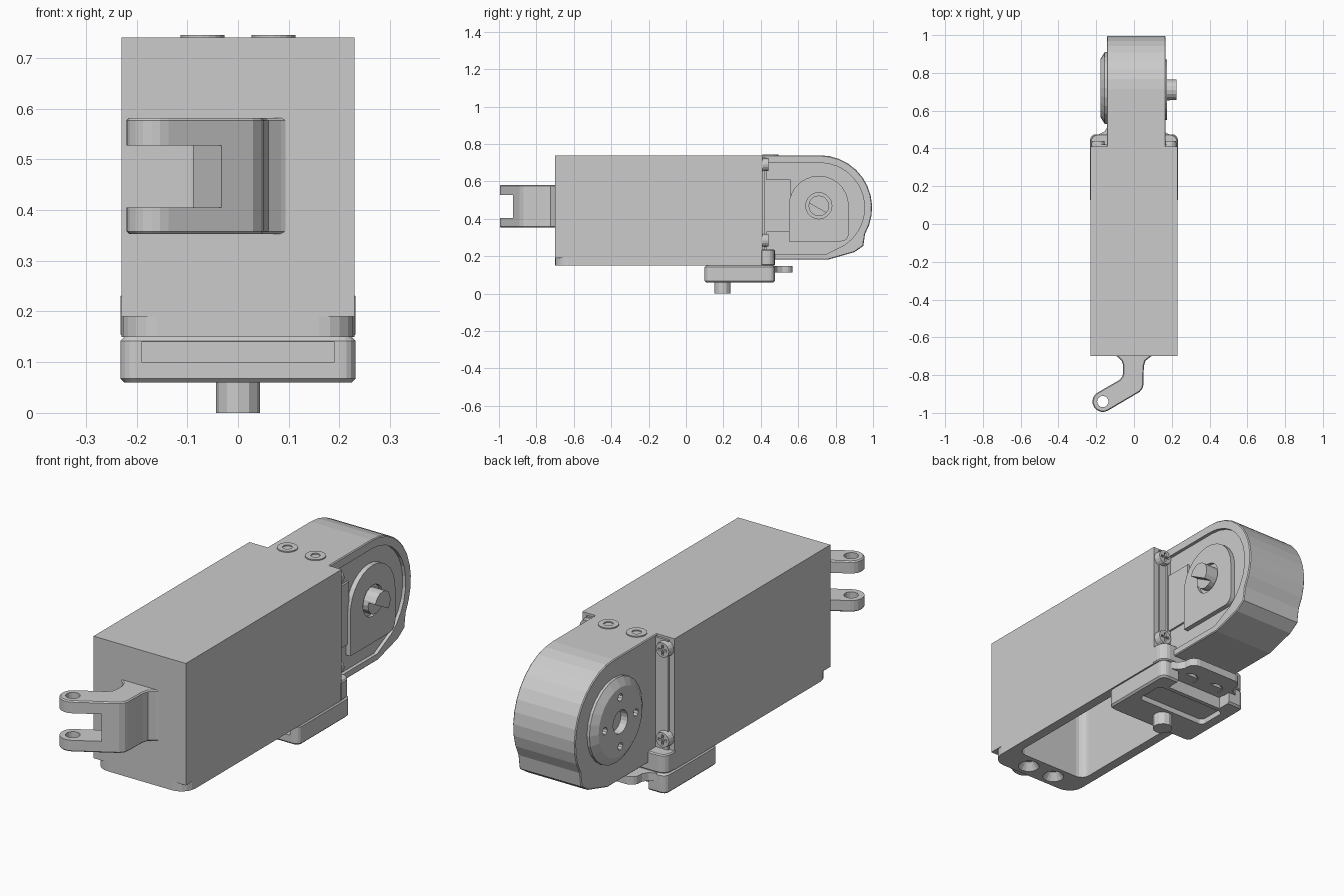
import bpy, bmesh
from math import sin, cos, pi, radians

if "Cube" in bpy.data.objects:
    bpy.data.objects.remove(bpy.data.objects["Cube"])


def prism(name, pts, axis, lo, hi, top=None, bevel=0):
    """Extrude a 2D profile along an axis; 'top' is an optional other end profile."""
    put = {'x': lambda p, h: (h, p[0], p[1]),
           'y': lambda p, h: (p[0], h, p[1]),
           'z': lambda p, h: (p[0], p[1], h)}[axis]
    bm = bmesh.new()
    a = [bm.verts.new(put(p, lo)) for p in pts]
    b = [bm.verts.new(put(p, hi)) for p in (top or pts)]
    bm.faces.new(a)
    bm.faces.new(b[::-1])
    n = len(a)
    for i in range(n):
        bm.faces.new((a[i], b[i], b[(i + 1) % n], a[(i + 1) % n]))
    bmesh.ops.recalc_face_normals(bm, faces=bm.faces)
    me = bpy.data.meshes.new(name)
    bm.to_mesh(me)
    bm.free()
    ob = bpy.data.objects.new(name, me)
    bpy.context.collection.objects.link(ob)
    if bevel:
        m = ob.modifiers.new("bevel", 'BEVEL')
        m.width, m.segments, m.angle_limit = bevel, 1, radians(50)
        apply(ob, m)
    return ob


def apply(ob, mod):
    with bpy.context.temp_override(object=ob, active_object=ob, selected_objects=[ob]):
        bpy.ops.object.modifier_apply(modifier=mod.name)


def cut(ob, *cutters):
    for c in cutters:
        m = ob.modifiers.new("cut", 'BOOLEAN')
        m.operation, m.object, m.solver = 'DIFFERENCE', c, 'EXACT'
        apply(ob, m)
        bpy.data.objects.remove(c)


def arc(cx, cy, r, a0, a1, n):
    return [(cx + r * cos(radians(a0 + (a1 - a0) * i / n)),
             cy + r * sin(radians(a0 + (a1 - a0) * i / n))) for i in range(n + 1)]


def ring(cx, cy, r, n=20):
    return arc(cx, cy, r, 0, 360, n)[:-1]


def box(name, x0, x1, y0, y1, z0, z1, bevel=0):
    return prism(name, [(x0, y0), (x1, y0), (x1, y1), (x0, y1)], 'z', z0, z1, bevel=bevel)


def rounded(x0, x1, y0, y1, r, n=4):
    return (arc(x1 - r, y0 + r, r, -90, 0, n) + arc(x1 - r, y1 - r, r, 0, 90, n)
            + arc(x0 + r, y1 - r, r, 90, 180, n) + arc(x0 + r, y0 + r, r, 180, 270, n))


def cavity():
    return prism("cutter", rounded(-.185, .185, -.57, .10, .04), 'z', .1, .66)


# main housing, hollow from below
body = box("main_housing", -.23, .23, -.70, .41, .19, .74)
cut(body, cavity())

# bottom rim with rounded front corners and countersunk holes
rim = prism("bottom_rim", arc(-.16, -.63, .07, 180, 270, 5) + arc(.16, -.63, .07, 270, 360, 5)
            + [(.23, .41), (-.23, .41)], 'z', .15, .19)
cut(rim, cavity())
for x in (-.07, .07):
    cut(rim, prism("cutter", ring(x, -.635, .047, 16), 'z', .149, .184, ring(x, -.635, .022, 16)))

# lower cover: foot plate plus raised rear block
cover = prism("lower_cover", rounded(-.232, .232, .10, .475, .03), 'z', .06, .15, bevel=.008)
cut(cover,
    box("cutter", -.19, .19, .05, .18, .10, .14),
    prism("cutter", rounded(-.18, .18, .25, .39, .02), 'z', .05, .085),
    box("cutter", -.145, .145, .41, .6, .05, .115))
rear = arc(.192, .435, .04, 0, 90, 4)
prism("rear_block", [(-.232, .40), (.232, .40)] + rear + [(-x, y) for x, y in rear[::-1]],
      'z', .15, .235, bevel=.005)

# rear screw tab
tab = prism("rear_tab", [(-.19, .44), (.19, .44), (.185, .475), (.155, .49), (.14, .515)]
            + arc(.10, .53, .04, 0, 90, 4) + arc(-.10, .53, .04, 90, 180, 4)
            + [(-.14, .515), (-.155, .49), (-.185, .475)], 'z', .112, .148)
for x in (-.07, .07):
    cut(tab, prism("cutter", ring(x, .455, .044, 16), 'z', .111, .14, ring(x, .455, .022, 16)))

# bottom pin
prism("bottom_pin", ring(0, .195, .043, 12), 'z', 0, .09)

# front fork arm
half = [(.11, -.69), (.085, -.705), (.06, -.725), (.052, -.755), (.05, -.85), (.045, -.87), (.03, -.889)]
arm = prism("fork_arm", half + arc(-.165, -.94, .055, -60, -240, 10)
            + [(-.078, -.826), (-.062, -.808), (-.057, -.785), (-.057, -.75), (-.065, -.725),
               (-.085, -.705), (-.11, -.69)], 'z', .353, .582, bevel=.005)
cut(arm,
    prism("cutter", [(-.11, -.797), (-.01, -.963), (-.2, -1.1), (-.35, -.9)], 'z', .405, .527),
    prism("cutter", ring(-.165, -.94, .03, 16), 'z', .3, .65))

# round rear head
HY, HZ = .715, .46
outer = [(.40, .74)] + arc(HY, HZ, .28, 90, -30, 11) + [(.948, .255), (.90, .222), (.76, .182), (.40, .182)]
head = prism("round_head", outer, 'x', -.143, .168, bevel=.004)
inner = [(.43, .70)] + arc(HY, HZ, .24, 90, -55, 12) + [(.75, .212), (.43, .212)]
cut(head, prism("cutter", inner, 'x', .153, .3))
for i in range(4):
    a = i * pi / 2
    cut(head, prism("cutter", ring(.72 + .11 * cos(a), .47 + .11 * sin(a), .012, 8), 'x', -.2, -.13))

# right face: step plate, drive plate and shaft
box("step_plate", .145, .162, .425, .56, .33, .61)
plate = prism("drive_plate", arc(.71, .47, .16, 180, 0, 14) + arc(.83, .32, .04, 0, -90, 4)
              + [(.55, .28)], 'x', .145, .175)
cut(plate, prism("cutter", ring(.71, .47, .07), 'x', .16, .2))
shaft = prism("drive_shaft", ring(.71, .47, .055, 16), 'x', .15, .225)
cut(shaft, prism("cutter", [(.61, .51), (.81, .40), (.75, .3), (.6, .35)], 'x', .19, .3))

# left face: chamfered hub disc with bolt holes
hub = prism("hub_base", ring(.72, .47, .19, 24), 'x', -.155, -.14)
cap = prism("hub_cap", ring(.72, .47, .19, 24), 'x', -.155, -.177, ring(.72, .47, .155, 24))
for part in (hub, cap):
    cut(part, prism("cutter", ring(.72, .47, .052), 'x', -.3, -.142))
for i in range(4):
    a = i * pi / 2
    cut(cap, prism("cutter", ring(.72 + .11 * cos(a), .47 + .11 * sin(a), .017, 10), 'x', -.3, -.158))

# washers on top of the head
for x in (-.07, .07):
    w = prism("top_washer", ring(x, .452, .043), 'z', .73, .745)
    cut(w, prism("cutter", ring(x, .452, .02, 14), 'z', .735, .8))

# corner strips and cross-head screws on both sides
for s in (-1, 1):
    x0, x1 = sorted((s * .14, s * .205))
    box("corner_strip", x0, x1, .40, .42, .20, .73)
    for z in (.285, .69):
        x = s * .19
        sc = prism("corner_screw", ring(x, z, .038, 16), 'y', .40, .44, ring(x, z, .033, 16))
        cut(sc, box("cutter", x - .022, x + .022, .428, .5, z - .005, z + .005),
            box("cutter", x - .005, x + .005, .428, .5, z - .022, z + .022))
